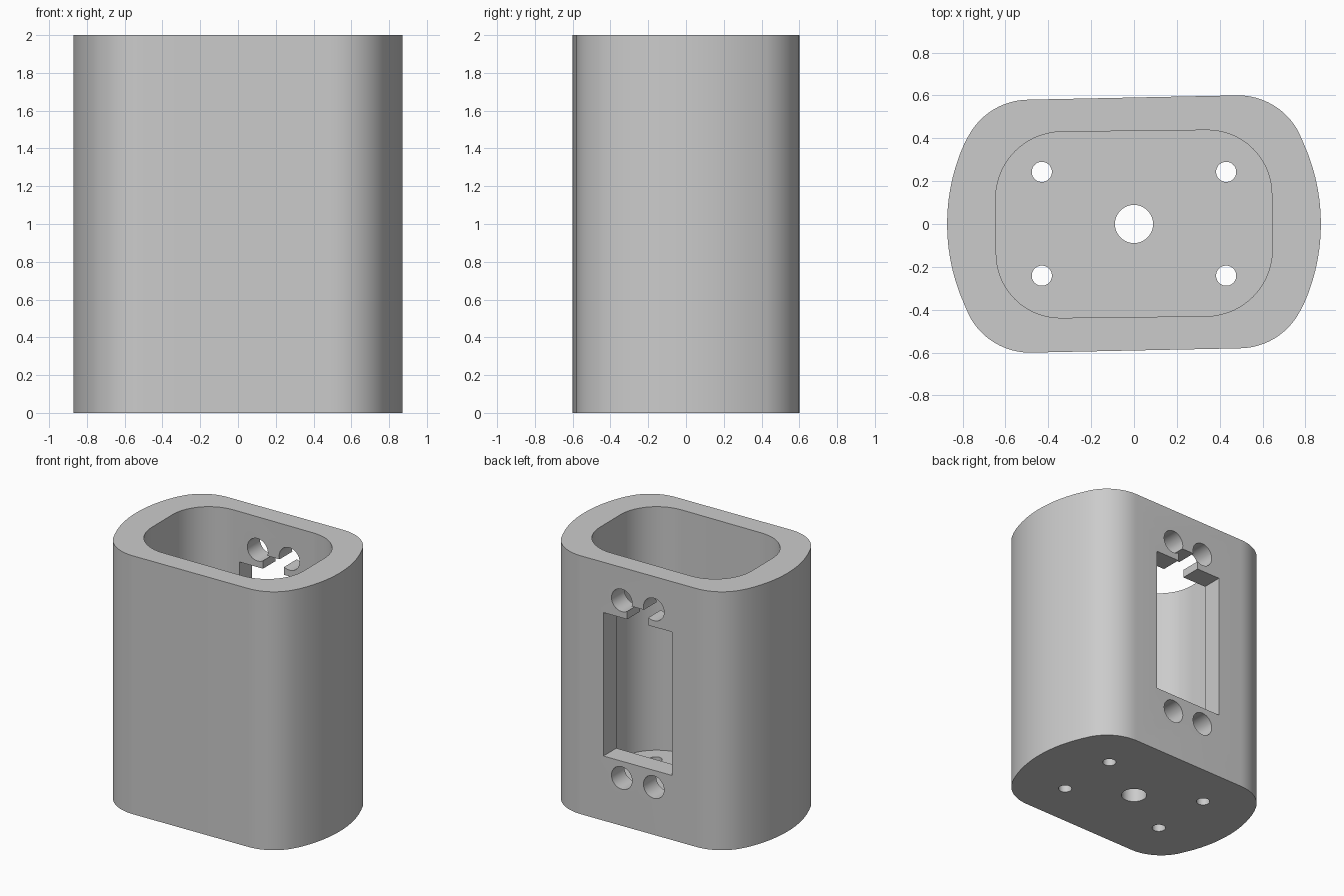
import bpy, bmesh, math
from mathutils import Matrix

cube = bpy.data.objects.get("Cube")
if cube:
    bpy.data.objects.remove(cube, do_unlink=True)

grey = bpy.data.materials.new("plain_grey")
grey.use_nodes = True
grey.diffuse_color = (0.6, 0.6, 0.6, 1)
grey.node_tree.nodes["Principled BSDF"].inputs["Base Color"].default_value = (0.6, 0.6, 0.6, 1)


def arc(cx, cy, r, start, end, steps):
    angles = [math.radians(start + (end - start) * i / steps) for i in range(steps + 1)]
    return [(cx + r * math.cos(a), cy + r * math.sin(a)) for a in angles]


def add_object(name, bm):
    bmesh.ops.recalc_face_normals(bm, faces=bm.faces)
    mesh = bpy.data.meshes.new(name)
    bm.to_mesh(mesh)
    bm.free()
    mesh.materials.append(grey)
    obj = bpy.data.objects.new(name, mesh)
    bpy.context.collection.objects.link(obj)
    return obj


def prism(name, half, z0, z1):
    """Extrude a half outline completed by a half turn about z."""
    outline = half + [(-x, -y) for x, y in half]
    bm = bmesh.new()
    face = bm.faces.new([bm.verts.new((x, y, z0)) for x, y in outline])
    top = bmesh.ops.extrude_face_region(bm, geom=[face])["geom"]
    verts = [v for v in top if isinstance(v, bmesh.types.BMVert)]
    bmesh.ops.translate(bm, verts=verts, vec=(0, 0, z1 - z0))
    return add_object(name, bm)


def box(name, x, y, z):
    bm = bmesh.new()
    size = Matrix.Diagonal((x[1] - x[0], y[1] - y[0], z[1] - z[0], 1))
    place = Matrix.Translation((sum(x) / 2, sum(y) / 2, sum(z) / 2))
    bmesh.ops.create_cube(bm, size=1, matrix=place @ size)
    return add_object(name, bm)


def rod(name, radius, length, centre, axis="Z"):
    bm = bmesh.new()
    turn = Matrix.Rotation(math.pi / 2, 4, "X") if axis == "Y" else Matrix()
    bmesh.ops.create_cone(bm, cap_ends=True, segments=40, radius1=radius, radius2=radius,
                          depth=length, matrix=Matrix.Translation(centre) @ turn)
    return add_object(name, bm)


# Outer shell: bulging ends, rounded corners, slightly skewed flat walls
outer = (arc(0.49, -0.26, 0.32, -90, -28, 12) + arc(-0.045, 0, 0.917, -24, 24, 14)
         + arc(0.485, 0.28, 0.32, 28, 90, 12))
housing = prism("housing", outer, 0, 2)

# Open cavity above a thin floor
inner = arc(0.335, -0.12, 0.31, -90, 0, 14) + arc(0.343, 0.138, 0.3, 0, 90, 14)
cutters = [prism("cavity_cutter", inner, 0.115, 2.2)]

# Back window with a small cable notch above it
back = (0.3, 0.8)
cutters.append(box("window_cutter", (-0.29, 0.29), back, (0.5, 1.61)))
cutters.append(box("notch_cutter", (-0.09, 0.09), back, (1.55, 1.72)))

# Mounting holes above and below the window
for x in (-0.135, 0.135):
    for z in (0.37, 1.745):
        cutters.append(rod("mount_hole_cutter", 0.087, 0.5, (x, 0.55, z), "Y"))

# Floor holes: one central, four screws
cutters.append(rod("centre_hole_cutter", 0.089, 0.5, (0, 0, 0)))
for x in (-0.43, 0.43):
    for y in (-0.241, 0.243):
        cutters.append(rod("screw_hole_cutter", 0.047, 0.5, (x, y, 0)))

# Cut everything out of the housing
bpy.ops.object.select_all(action="DESELECT")
bpy.context.view_layer.objects.active = housing
housing.select_set(True)
for cutter in cutters:
    cutter.hide_render = True
    mod = housing.modifiers.new("cut", "BOOLEAN")
    mod.operation = "DIFFERENCE"
    mod.solver = "EXACT"
    mod.object = cutter
    bpy.ops.object.modifier_apply(modifier=mod.name)
    bpy.data.objects.remove(cutter, do_unlink=True)

bpy.ops.object.shade_smooth_by_angle(angle=math.radians(30))
